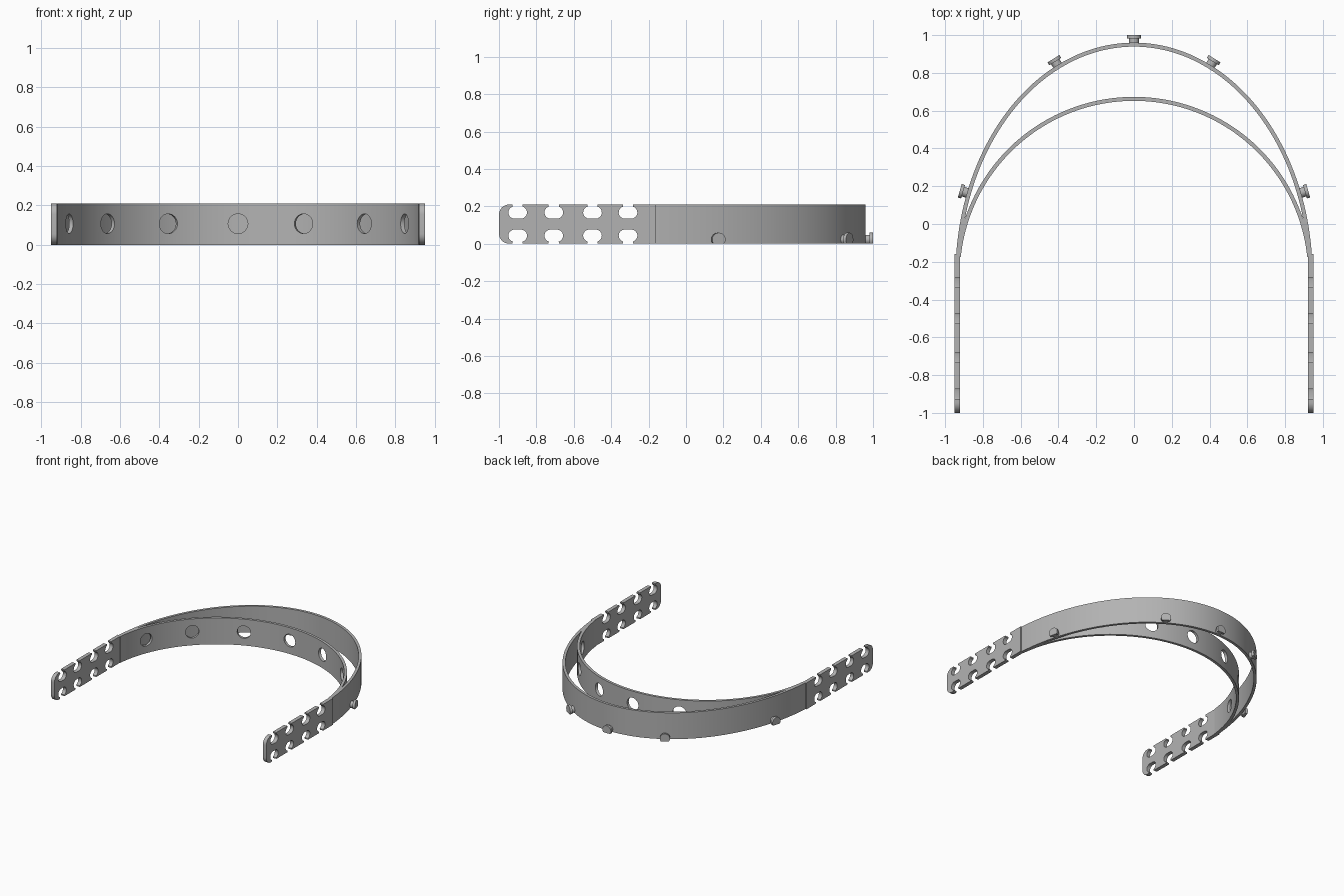
import bpy, bmesh
from math import sin, cos, pi, radians, atan2
from mathutils import Matrix, Vector

if "Cube" in bpy.data.objects:
    bpy.data.objects.remove(bpy.data.objects["Cube"], do_unlink=True)

HEIGHT = 0.21
CENTRE_Y = -0.27      # shared centre of both curved bands
THICK = 0.021

grey = bpy.data.materials.new("plain grey")
grey.use_nodes = True
grey.diffuse_color = (0.45, 0.45, 0.45, 1)
grey.node_tree.nodes["Principled BSDF"].inputs["Base Color"].default_value = (0.45, 0.45, 0.45, 1)


def finish(bm, name):
    bmesh.ops.recalc_face_normals(bm, faces=bm.faces[:])
    mesh = bpy.data.meshes.new(name)
    bm.to_mesh(mesh)
    bm.free()
    mesh.materials.append(grey)
    ob = bpy.data.objects.new(name, mesh)
    bpy.context.collection.objects.link(ob)
    return ob


def smooth(ob):
    bpy.ops.object.select_all(action='DESELECT')
    ob.select_set(True)
    bpy.context.view_layer.objects.active = ob
    bpy.ops.object.shade_smooth_by_angle(angle=radians(30))


def prism(points, offset, name):
    """Extrude a closed outline of 3D points along an offset."""
    bm = bmesh.new()
    face = bm.faces.new([bm.verts.new(p) for p in points])
    new = bmesh.ops.extrude_face_region(bm, geom=[face])["geom"]
    bmesh.ops.translate(bm, vec=offset, verts=[v for v in new if isinstance(v, bmesh.types.BMVert)])
    return finish(bm, name)


def band(name, a, b, end, steps=96):
    """Upright strip that follows an elliptical arc, as a loop of cross-sections."""
    bm = bmesh.new()
    rings = []
    for i in range(steps + 1):
        t = radians(end) * (2 * i / steps - 1)
        ring = []
        for d, z in ((0, 0), (0, HEIGHT), (THICK, HEIGHT), (THICK, 0)):
            ring.append(bm.verts.new(((a - d) * sin(t), CENTRE_Y + (b - d) * cos(t), z)))
        rings.append(ring)
    for r, s in zip(rings, rings[1:]):
        for k in range(4):
            bm.faces.new((r[k], r[k - 1], s[k - 1], s[k]))
    bm.faces.new(rings[0])
    bm.faces.new(rings[-1])
    return finish(bm, name)


def arc(cx, cy, r, start, stop, n=8):
    return [(cx + r * cos(radians(start + (stop - start) * i / n)),
             cy + r * sin(radians(start + (stop - start) * i / n))) for i in range(n + 1)]


# Outer band
A, B = 0.945, 1.23
smooth(band("outer_band", A, B, 87))

# Inner forehead band with round holes
R = 0.943
inner = band("inner_band", R, R, 84)
cut = bmesh.new()
for angle in (-68.5, -46, -22.6, 0, 21.2, 44.2, 66.8):
    t = radians(angle)
    place = (Matrix.Translation((R * sin(t), CENTRE_Y + R * cos(t), 0.107))
             @ Matrix.Rotation(-t, 4, 'Z') @ Matrix.Rotation(pi / 2, 4, 'X'))
    bmesh.ops.create_cone(cut, cap_ends=True, segments=32, radius1=0.05, radius2=0.05,
                          depth=0.15, matrix=place)
cutter = finish(cut, "hole_cutter")
cutter.hide_render = True
mod = inner.modifiers.new("holes", 'BOOLEAN')
mod.operation = 'DIFFERENCE'
mod.solver = 'EXACT'
mod.object = cutter
bpy.ops.object.select_all(action='DESELECT')
inner.select_set(True)
bpy.context.view_layer.objects.active = inner
bpy.ops.object.modifier_apply(modifier=mod.name)
bpy.data.objects.remove(cutter, do_unlink=True)
smooth(inner)

# Side straps: half outline with open slots along one edge, mirrored for the other
MID = HEIGHT / 2
slot_r, slot_half, mouth, lip = 0.033, 0.05, 0.027, 0.01
half = arc(-0.945, 0.055, 0.055, 180, 270)
for y in (-0.9, -0.707, -0.5, -0.31):
    c = slot_half - slot_r
    zc = lip + slot_r
    half += [(y - mouth, 0), (y - mouth, lip)]
    half += arc(y - c, zc, slot_r, 255, 90)
    half += arc(y + c, zc, slot_r, 90, -75)
    half += [(y + mouth, lip), (y + mouth, 0)]
half.append((-0.16, 0))
outline = half + [(y, HEIGHT - z) for y, z in reversed(half)]
for side, x in (("left", 0.92), ("right", -0.95)):
    smooth(prism([(x, y, z) for y, z in outline], (0.03, 0, 0), side + "_strap"))

# Knobs on the outer band, trimmed flat at the base
KNOB_Z = 0.022
for name, angle in (("back", 0), ("back_left", 25.4), ("back_right", -25.4),
                    ("side_left", 69.3), ("side_right", -69.3)):
    t = radians(angle)
    foot = Vector((A * sin(t), CENTRE_Y + B * cos(t), KNOB_Z))
    turn = atan2(sin(t) / A, cos(t) / B)
    place = (Matrix.Translation(foot) @ Matrix.Rotation(-turn, 4, 'Z')
             @ Matrix.Rotation(-pi / 2, 4, 'X'))
    bm = bmesh.new()
    for radius, low, high in ((0.026, -0.01, 0.025), (0.037, 0.022, 0.04)):
        bmesh.ops.create_cone(bm, cap_ends=True, segments=32, radius1=radius, radius2=radius,
                              depth=high - low,
                              matrix=place @ Matrix.Translation((0, 0, (low + high) / 2)))
    bmesh.ops.bisect_plane(bm, geom=bm.verts[:] + bm.edges[:] + bm.faces[:],
                           plane_co=(0, 0, 0), plane_no=(0, 0, -1), clear_outer=True)
    bmesh.ops.holes_fill(bm, edges=[e for e in bm.edges if e.is_boundary])
    smooth(finish(bm, name + "_knob"))
